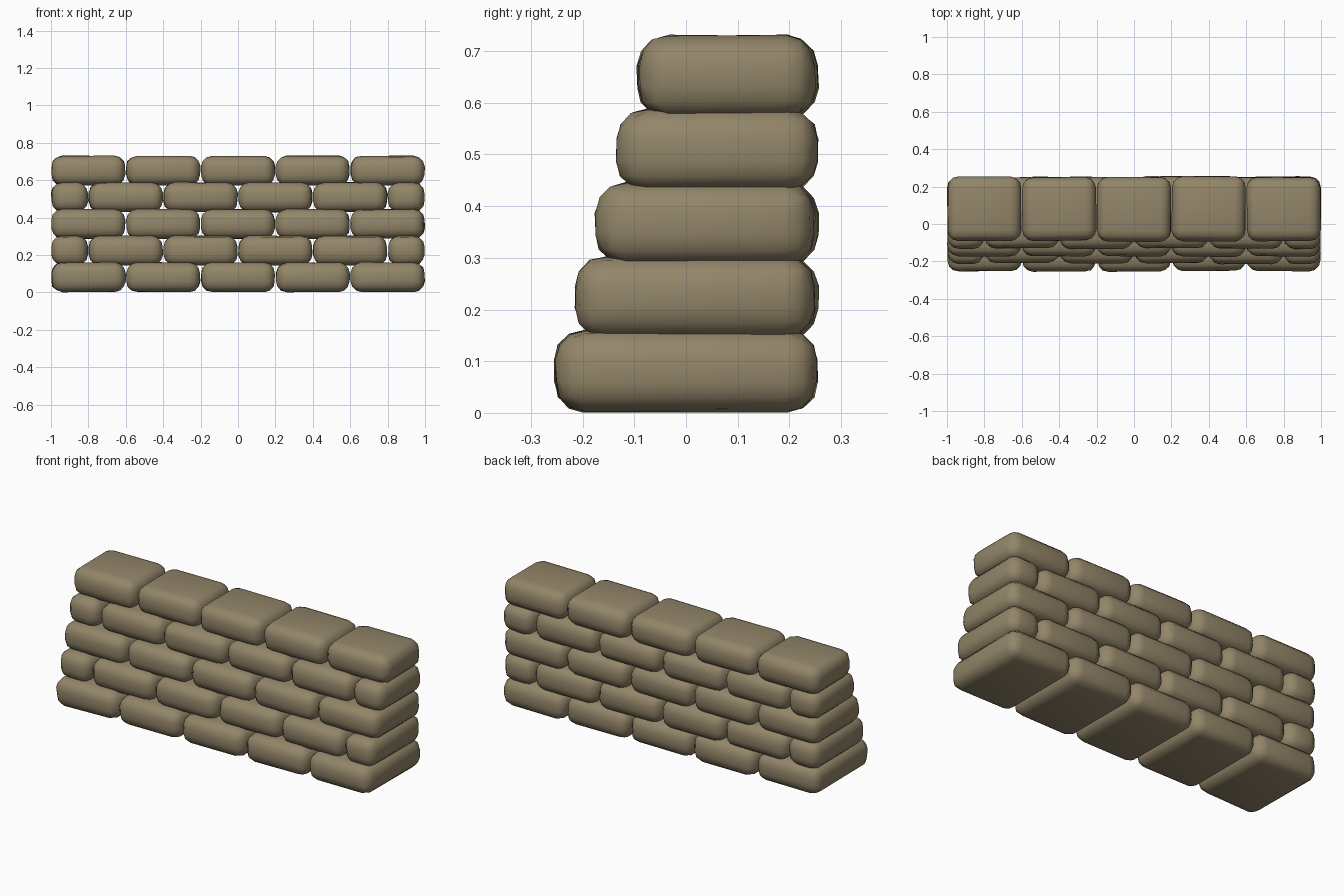
import bpy, bmesh, random
from mathutils import Matrix, Vector

random.seed(4)
cube = bpy.data.objects.get("Cube")
if cube:
    bpy.data.objects.remove(cube, do_unlink=True)

# Sandbag canvas
canvas = bpy.data.materials.new("khaki_canvas")
canvas.use_nodes = True
colour = (0.29, 0.235, 0.14, 1)
canvas.diffuse_color = colour
bsdf = canvas.node_tree.nodes["Principled BSDF"]
bsdf.inputs["Base Color"].default_value = colour
bsdf.inputs["Roughness"].default_value = 0.9


def sandbag(name, x0, x1, y0, y1, z0, z1):
    """A pillowy box with rounded edges and slightly uneven corners."""
    size = Vector((x1 - x0, y1 - y0, z1 - z0))
    bm = bmesh.new()
    bmesh.ops.create_cube(bm, size=1, matrix=Matrix.Diagonal((*size, 1)))
    bmesh.ops.bevel(bm, geom=bm.edges[:], offset=0.058, segments=3,
                    profile=0.5, affect='EDGES')
    for v in bm.verts:
        v.co += Vector([random.uniform(-0.002, 0.002) for _ in range(3)])
    for f in bm.faces:
        f.smooth = True
    mesh = bpy.data.meshes.new(name)
    bm.to_mesh(mesh)
    bm.free()
    mesh.materials.append(canvas)
    bag = bpy.data.objects.new(name, mesh)
    bag.location = ((x0 + x1) / 2, (y0 + y1) / 2, (z0 + z1) / 2)
    bag.rotation_euler.z = random.uniform(-0.012, 0.012)
    bpy.context.collection.objects.link(bag)


# Five stacked rows, stepping back at the front and flush at the rear
pitch, height = 0.1425, 0.158
for row in range(5):
    z = 0.002 + row * pitch
    front = -0.252 + row * 0.04
    if row % 2 == 0:
        joints = [-1 + 0.4 * i for i in range(6)]
    else:
        joints = [-1] + [-0.8 + 0.4 * i for i in range(5)] + [1]
    for i, (a, b) in enumerate(zip(joints, joints[1:])):
        kind = "half_sandbag" if b - a < 0.3 else "sandbag"
        sandbag(f"{kind}_row{row + 1}_{i + 1}", a + 0.003, b - 0.003,
                front + random.uniform(-0.003, 0.004),
                0.252 + random.uniform(-0.004, 0.003), z, z + height)
